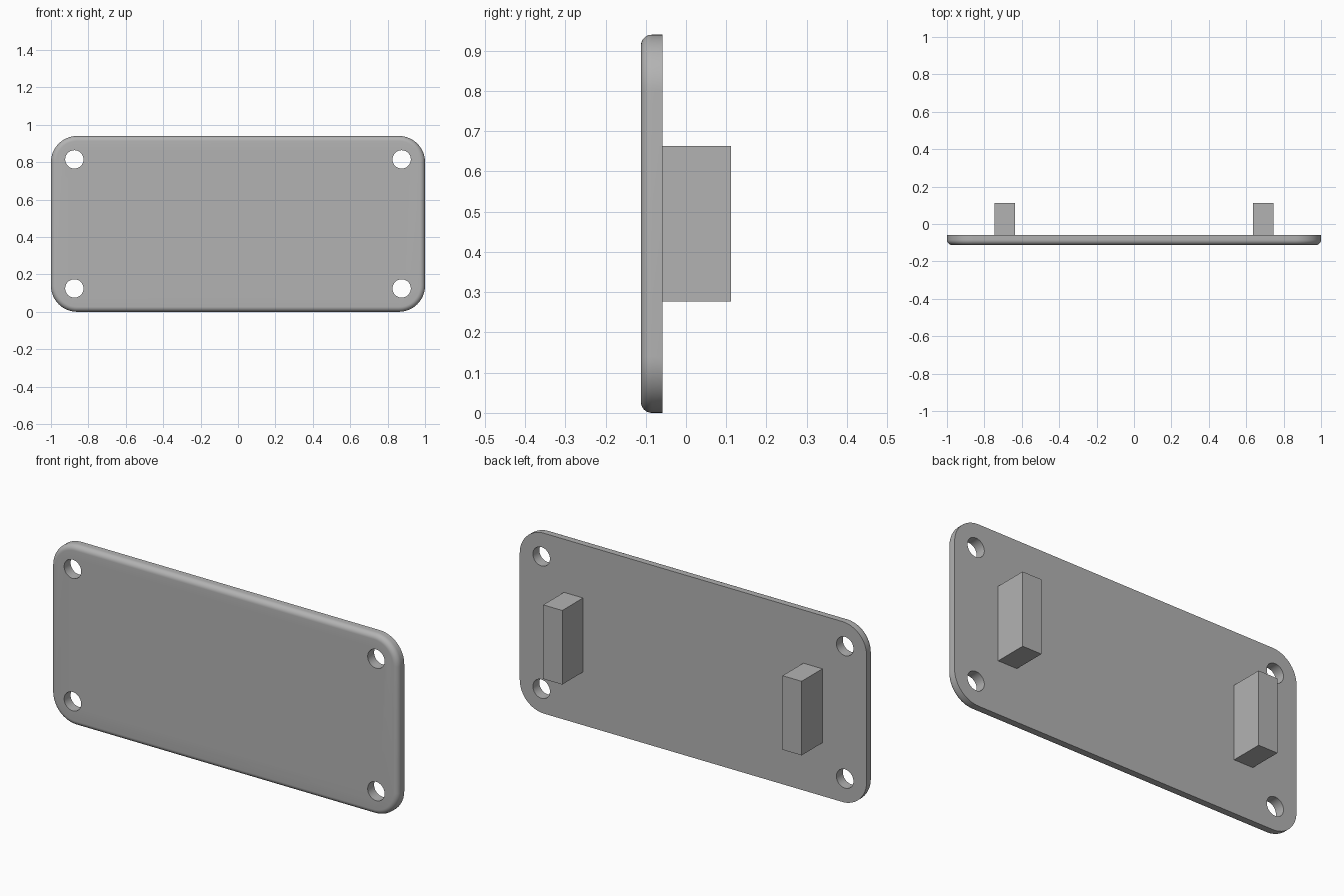
import bpy, bmesh
from math import sin, cos, pi, radians

if "Cube" in bpy.data.objects:
    bpy.data.objects.remove(bpy.data.objects["Cube"])

WIDTH, HEIGHT = 2.0, 0.94
FRONT, BACK, TIP = -0.112, -0.059, 0.112
CORNER, FILLET = 0.14, 0.027
HOLE_INSET, HOLE_RADIUS = 0.125, 0.049

grey = bpy.data.materials.new("plain grey")
grey.use_nodes = True
colour = (0.45, 0.45, 0.45, 1)
grey.diffuse_color = colour
grey.node_tree.nodes["Principled BSDF"].inputs["Base Color"].default_value = colour


def make_object(name, bm):
    bmesh.ops.recalc_face_normals(bm, faces=bm.faces)
    mesh = bpy.data.meshes.new(name)
    bm.to_mesh(mesh)
    bm.free()
    mesh.materials.append(grey)
    obj = bpy.data.objects.new(name, mesh)
    bpy.context.collection.objects.link(obj)
    return obj


def outline(bm, inset, y, steps=16):
    """One rounded-rectangle ring of vertices."""
    ring = []
    for quarter, (sx, sz) in enumerate([(1, 1), (-1, 1), (-1, -1), (1, -1)]):
        cx = sx * (WIDTH / 2 - CORNER)
        cz = HEIGHT / 2 + sz * (HEIGHT / 2 - CORNER)
        for i in range(steps + 1):
            a = (quarter + i / steps) * pi / 2
            r = CORNER - inset
            ring.append(bm.verts.new((cx + r * cos(a), y, cz + r * sin(a))))
    return ring


# Plate with rounded corners and a fillet around the front edge
bm = bmesh.new()
rings = [outline(bm, 0, BACK)]
for i in range(9):
    a = i / 8 * pi / 2
    rings.append(outline(bm, FILLET * (1 - cos(a)), FRONT + FILLET * (1 - sin(a))))
for lower, upper in zip(rings, rings[1:]):
    for i in range(len(lower)):
        j = (i + 1) % len(lower)
        bm.faces.new((lower[i], lower[j], upper[j], upper[i]))
bm.faces.new(rings[0])
bm.faces.new(rings[-1])
plate = make_object("plate", bm)

# Four screw holes
for sx in (-1, 1):
    for z in (HOLE_INSET, HEIGHT - HOLE_INSET):
        bpy.ops.mesh.primitive_cylinder_add(
            vertices=48, radius=HOLE_RADIUS, depth=0.4,
            location=(sx * (WIDTH / 2 - HOLE_INSET), (FRONT + BACK) / 2, z),
            rotation=(pi / 2, 0, 0))
        cutter = bpy.context.object
        cutter.name = "hole_cutter"
        cutter.data.materials.append(grey)
        cut = plate.modifiers.new("screw hole", "BOOLEAN")
        cut.operation = "DIFFERENCE"
        cut.solver = "EXACT"
        cut.object = cutter
        bpy.ops.object.select_all(action="DESELECT")
        plate.select_set(True)
        bpy.context.view_layer.objects.active = plate
        bpy.ops.object.modifier_apply(modifier=cut.name)
        bpy.data.objects.remove(cutter)
bpy.ops.object.shade_smooth_by_angle(angle=radians(30))

# Two rectangular tabs on the back
for side, sx in (("left", 1), ("right", -1)):
    bm = bmesh.new()
    bmesh.ops.create_cube(bm, size=1)
    bmesh.ops.scale(bm, vec=(0.11, TIP - BACK, 0.386), verts=bm.verts)
    bmesh.ops.translate(bm, vec=(sx * 0.69, (TIP + BACK) / 2, HEIGHT / 2), verts=bm.verts)
    make_object(side + "_tab", bm)
